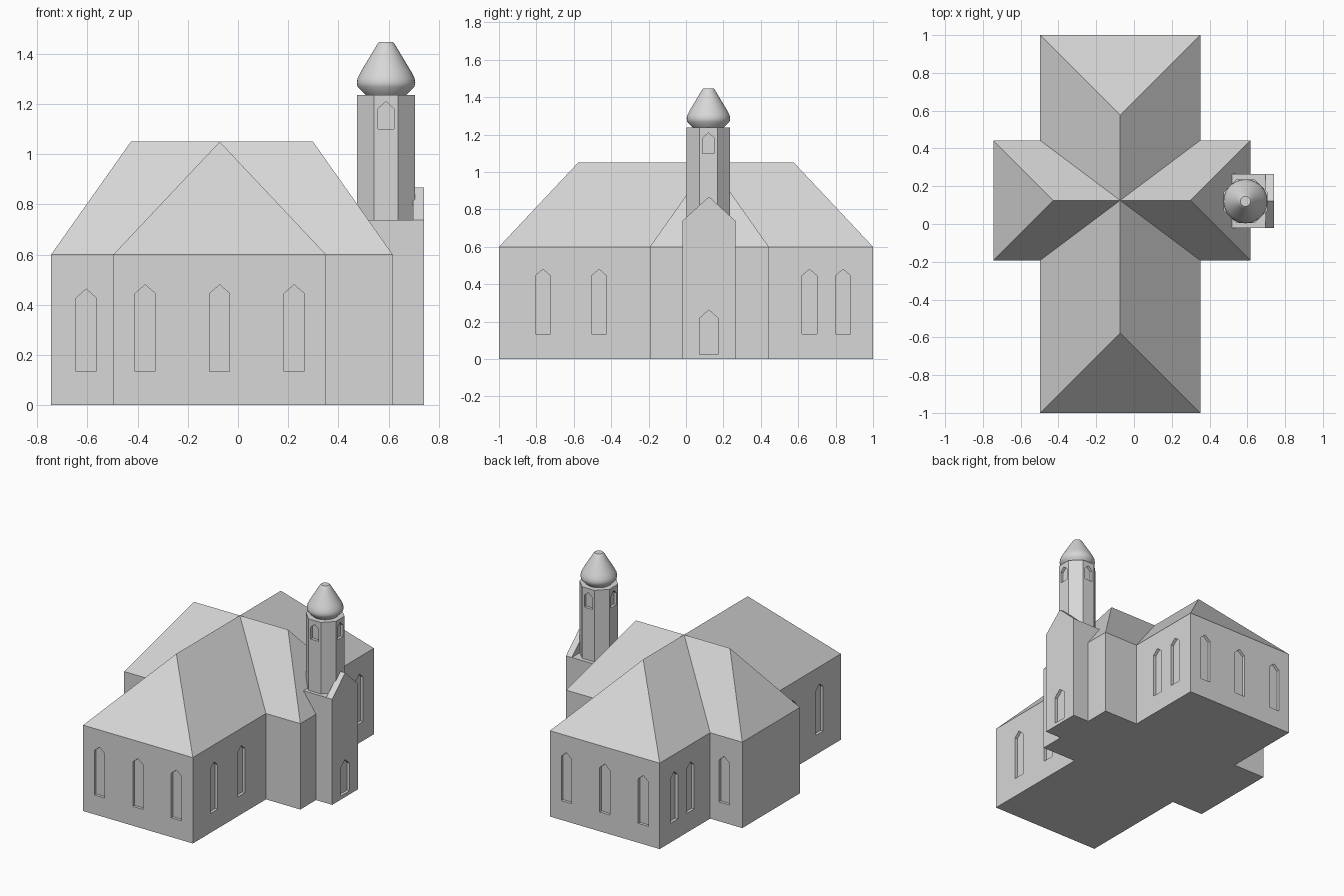
import bpy, bmesh, math
from mathutils import Vector

if "Cube" in bpy.data.objects:
    bpy.data.objects.remove(bpy.data.objects["Cube"])

stone = bpy.data.materials.new("pale grey stone")
stone.diffuse_color = (0.68, 0.68, 0.68, 1)
stone.use_nodes = True
stone.node_tree.nodes["Principled BSDF"].inputs["Base Color"].default_value = stone.diffuse_color


def finish(bm, name):
    bmesh.ops.recalc_face_normals(bm, faces=bm.faces[:])
    me = bpy.data.meshes.new(name)
    bm.to_mesh(me)
    bm.free()
    ob = bpy.data.objects.new(name, me)
    bpy.context.collection.objects.link(ob)
    me.materials.append(stone)
    return ob


def add_prism(bm, pts, offset):
    """Solid made by sweeping a polygon along an offset vector."""
    a = [bm.verts.new(p) for p in pts]
    b = [bm.verts.new(Vector(p) + Vector(offset)) for p in pts]
    bm.faces.new(a)
    bm.faces.new(b[::-1])
    for i in range(len(a)):
        j = (i + 1) % len(a)
        bm.faces.new((a[i], a[j], b[j], b[i]))


def hip_house(name, x0, x1, y0, y1, eave, ridge_a, ridge_b):
    """Box walls with a hipped roof between two ridge ends."""
    bm = bmesh.new()
    corners = [(x0, y0), (x1, y0), (x1, y1), (x0, y1)]
    for x, y in corners:
        for z in (0, eave):
            bm.verts.new((x, y, z))
    bm.verts.new(ridge_a)
    bm.verts.new(ridge_b)
    bmesh.ops.convex_hull(bm, input=bm.verts[:])
    bmesh.ops.dissolve_limit(bm, angle_limit=0.01, verts=bm.verts[:], edges=bm.edges[:])
    return finish(bm, name)


def boolean(ob, other, op):
    mod = ob.modifiers.new(op, 'BOOLEAN')
    mod.object, mod.operation, mod.solver = other, op, 'EXACT'
    bpy.context.view_layer.objects.active = ob
    bpy.ops.object.modifier_apply(modifier=mod.name)
    bpy.data.objects.remove(other)


def cut_openings(ob, openings, depth):
    """Recess pointed openings: (centre x, centre y, normal, width, sill, shoulder, apex)."""
    bm = bmesh.new()
    for cx, cy, n, w, z0, z1, z2 in openings:
        n = Vector(n)
        t = Vector((-n.y, n.x, 0))
        start = Vector((cx, cy, 0)) + n * 0.02
        outline = [(-w / 2, z0), (w / 2, z0), (w / 2, z1), (0, z2), (-w / 2, z1)]
        pts = [start + t * u + Vector((0, 0, z)) for u, z in outline]
        add_prism(bm, pts, -n * (0.02 + depth))
    boolean(ob, finish(bm, "opening_cutter"), 'DIFFERENCE')


RIGHT, LEFT, BACK, FRONT = (1, 0, 0), (-1, 0, 0), (0, 1, 0), (0, -1, 0)

# Cross-shaped church body: nave joined with transept
NX, CY = -0.073, 0.125
body = hip_house("church_body", -0.497, 0.351, -1, 1, 0.6, (NX, -0.577, 1.05), (NX, 0.577, 1.05))
transept = hip_house("transept", -0.745, 0.617, -0.193, 0.443, 0.6,
                     (-0.427, CY, 1.05), (0.299, CY, 1.05))
boolean(body, transept, 'UNION')

# Tall windows of the body
tall = (0.08, 0.135, 0.445, 0.48)
wins = []
for x in (-0.37, NX, 0.224):
    wins += [(x, -1, FRONT) + tall, (x, 1, BACK) + tall]
for y in (-0.765, -0.465, 0.66, 0.84):
    wins += [(0.351, y, RIGHT) + tall, (-0.497, y, LEFT) + tall]
for y, n in ((-0.193, FRONT), (0.443, BACK)):
    wins.append((-0.605, y, n, 0.08, 0.135, 0.427, 0.463))
cut_openings(body, wins, 0.02)

# Entrance porch: flat-topped block with a thin front gable
porch_y0, porch_y1 = -0.02, 0.265
bm = bmesh.new()
add_prism(bm, [(0.51, porch_y0, 0), (0.697, porch_y0, 0), (0.742, porch_y0, 0),
               (0.742, porch_y0, 0.738), (0.697, porch_y0, 0.738), (0.51, porch_y0, 0.738)],
          (0, porch_y1 - porch_y0, 0))
porch = finish(bm, "entrance_porch")
bm = bmesh.new()
add_prism(bm, [(0.697, porch_y0, 0.6), (0.697, porch_y1, 0.6), (0.697, porch_y1, 0.738),
               (0.697, CY - 0.002, 0.868), (0.697, porch_y0, 0.738)], (0.045, 0, 0))
boolean(porch, finish(bm, "porch_gable"), 'UNION')
cut_openings(porch, [(0.742, 0.122, RIGHT, 0.1, 0.025, 0.218, 0.262)], 0.02)

# Octagonal bell tower with an opening on each main face
TX, TY, half = 0.59, 0.12, 0.116
r = half / math.cos(math.pi / 8)
bm = bmesh.new()
add_prism(bm, [(TX + r * math.cos(math.pi * (i + 0.5) / 4),
                TY + r * math.sin(math.pi * (i + 0.5) / 4), 0.62) for i in range(8)],
          (0, 0, 0.617))
tower = finish(bm, "bell_tower")
cut_openings(tower, [(TX + n[0] * half, TY + n[1] * half, n, 0.062, 1.1, 1.182, 1.21)
                     for n in (RIGHT, LEFT, BACK, FRONT)], 0.02)

# Round tower cap, lathed
profile = [(0.08, 1.235), (0.113, 1.268), (0.1165, 1.285), (0.1135, 1.303),
           (0.1, 1.33), (0.04, 1.43), (0.034, 1.44), (0.027, 1.447)]
SEG = 40
bm = bmesh.new()
rings = [[bm.verts.new((TX + pr * math.cos(math.tau * i / SEG),
                        TY + pr * math.sin(math.tau * i / SEG), z)) for i in range(SEG)]
         for pr, z in profile]
for lo, hi in zip(rings, rings[1:]):
    for i in range(SEG):
        j = (i + 1) % SEG
        bm.faces.new((lo[i], lo[j], hi[j], hi[i]))
bm.faces.new(rings[0][::-1])
bm.faces.new(rings[-1])
cap = finish(bm, "tower_cap")
bpy.ops.object.select_all(action='DESELECT')
cap.select_set(True)
bpy.context.view_layer.objects.active = cap
bpy.ops.object.shade_smooth_by_angle(angle=math.radians(35))
